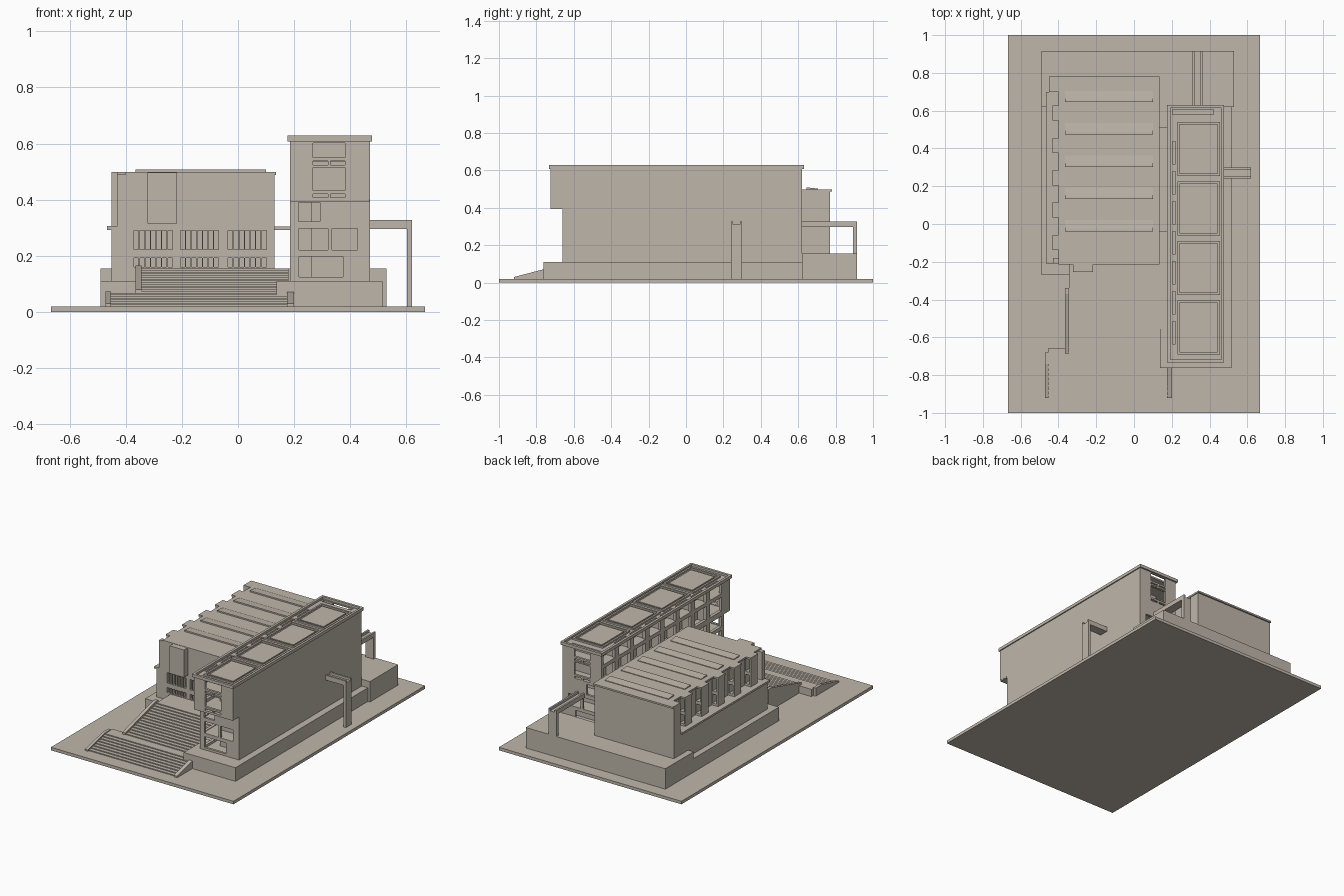
import bpy

stone = bpy.data.materials.new("warm_concrete")
stone.diffuse_color = (0.52, 0.47, 0.405, 1)


def make(name, verts, faces):
    me = bpy.data.meshes.new(name)
    me.from_pydata(verts, [], faces)
    me.materials.append(stone)
    ob = bpy.data.objects.new(name, me)
    bpy.context.collection.objects.link(ob)
    return ob


def prism(name, profile, x0, x1):
    """Extrude a counter-clockwise (y, z) profile along x."""
    n = len(profile)
    verts = [(x, y, z) for x in (x0, x1) for y, z in profile]
    faces = [tuple(range(n))[::-1], tuple(range(n, 2 * n))]
    faces += [(i, (i + 1) % n, (i + 1) % n + n, i + n) for i in range(n)]
    return make(name, verts, faces)


def box(name, x0, x1, y0, y1, z0, z1):
    return prism(name, [(y0, z0), (y1, z0), (y1, z1), (y0, z1)], x0, x1)


def panel(name, axis, d0, d1, u0, u1, v0, v1, holes):
    """Slab across one axis, with rectangular holes (u0, u1, v0, v1)."""
    us = sorted({u0, u1, *[h[0] for h in holes], *[h[1] for h in holes]})
    vs = sorted({v0, v1, *[h[2] for h in holes], *[h[3] for h in holes]})

    def solid(i, j):
        if not (0 <= i < len(us) - 1 and 0 <= j < len(vs) - 1):
            return False
        u, v = (us[i] + us[i + 1]) / 2, (vs[j] + vs[j + 1]) / 2
        return not any(a < u < b and c < v < d for a, b, c, d in holes)

    verts, index, faces = [], {}, []

    def vert(i, j, k):
        if (i, j, k) not in index:
            u, v, d = us[i], vs[j], (d0, d1)[k]
            index[i, j, k] = len(verts)
            verts.append({'x': (d, u, v), 'y': (u, d, v), 'z': (u, v, d)}[axis])
        return index[i, j, k]

    def quad(*corners):
        f = [vert(*c) for c in corners]
        faces.append(f[::-1] if axis == 'y' else f)

    for i in range(len(us) - 1):
        for j in range(len(vs) - 1):
            if not solid(i, j):
                continue
            a, b = i + 1, j + 1
            quad((i, j, 0), (i, b, 0), (a, b, 0), (a, j, 0))
            quad((i, j, 1), (a, j, 1), (a, b, 1), (i, b, 1))
            if not solid(i - 1, j):
                quad((i, j, 0), (i, j, 1), (i, b, 1), (i, b, 0))
            if not solid(i + 1, j):
                quad((a, j, 0), (a, b, 0), (a, b, 1), (a, j, 1))
            if not solid(i, j - 1):
                quad((i, j, 0), (a, j, 0), (a, j, 1), (i, j, 1))
            if not solid(i, j + 1):
                quad((i, b, 0), (i, b, 1), (a, b, 1), (a, b, 0))
    return make(name, verts, faces)


def stairs(name, x0, x1, y0, y1, z0, z1, n, back):
    """Solid flight rising toward +y, ending in a landing at y = back."""
    pts = [(back, 0.015), (back, z1)]
    for k in range(n, 0, -1):
        y = y0 + (y1 - y0) * (k - 1) / (n - 1)
        pts += [(y, z0 + (z1 - z0) * k / n), (y, z0 + (z1 - z0) * (k - 1) / n)]
    pts[-1] = (y0, 0.015)
    prism(name, pts, x0, x1)


# Ground slab and plinths
box("ground_slab", -0.667, 0.667, -1, 1, 0, 0.02)
box("rear_plinth", -0.49, 0.53, 0.62, 0.915, 0.015, 0.155)
box("left_plinth", -0.49, -0.345, -0.27, 0.62, 0.015, 0.11)
box("tower_plinth", 0.137, 0.515, -0.762, 0.62, 0.015, 0.11)
box("terrace", -0.345, 0.18, -0.36, 0.62, 0.015, 0.155)

# Entrance stairs and sloped side walls
stairs("lower_stairs", -0.455, 0.18, -0.91, -0.74, 0.02, 0.068, 8, -0.66)
stairs("upper_stairs", -0.345, 0.18, -0.68, -0.36, 0.068, 0.155, 14, -0.35)
for nm, x0, x1, back in (("left", -0.472, -0.453, -0.68), ("right", 0.175, 0.2, -0.755)):
    prism(f"lower_stair_wall_{nm}", [(-0.92, 0.015), (back, 0.015), (back, 0.073),
          (-0.74 if back > -0.74 else back, 0.073), (-0.92, 0.03)], x0, x1)
prism("upper_stair_wall", [(-0.685, 0.015), (-0.34, 0.015), (-0.34, 0.166),
      (-0.37, 0.166), (-0.685, 0.08)], -0.365, -0.344)

# Hall body with slit windows
box("hall_lower", -0.45, 0.13, -0.19, 0.77, 0.1, 0.3)
box("hall_upper", -0.385, 0.13, -0.19, 0.77, 0.3, 0.49)
slits = []
for x0 in (-0.37, -0.205, -0.035):
    for k in range(7):
        a = x0 + k * 0.02
        slits += [(a, a + 0.016, z0, z1) for z0, z1 in ((0.16, 0.192), (0.222, 0.29))]
panel("hall_front_wall", 'y', -0.21, -0.19, -0.45, 0.13, 0.1, 0.3, slits)
box("hall_front_upper_wall", -0.385, 0.13, -0.21, -0.19, 0.3, 0.49)
box("front_bay", -0.322, -0.218, -0.253, -0.21, 0.315, 0.497)
box("hall_ledge", -0.466, -0.385, -0.21, 0.7, 0.293, 0.306)

# Hall roof, skylights, side piers with roof tabs
box("hall_roof", -0.4, 0.135, -0.215, 0.78, 0.488, 0.499)
box("rear_corner_pier", -0.45, -0.385, 0.7, 0.77, 0.3, 0.49)
box("rear_corner_tab", -0.45, -0.4, 0.7, 0.78, 0.488, 0.499)
for k in range(5):
    y = 0.675 - k * 0.171
    prism("skylight", [(y - 0.03, 0.495), (y + 0.03, 0.495), (y + 0.03, 0.503),
          (y - 0.02, 0.508), (y - 0.03, 0.508)], -0.365, 0.1)
    p = y - 0.088
    panel("side_pier", 'y', p - 0.035, p + 0.035, -0.43, -0.385, 0.3, 0.49,
          [(-0.42, -0.39, 0.32, 0.38), (-0.42, -0.39, 0.4, 0.485)])
    box("pier_roof_tab", -0.432, -0.4, p - 0.04, p + 0.04, 0.488, 0.499)
box("front_corner_pier", -0.43, -0.385, -0.21, -0.18, 0.3, 0.49)

# Link between hall and tower
box("link_bridge", 0.125, 0.19, -0.04, 0.51, 0.293, 0.305)

# Tower walls
box("tower_right_wall", 0.45, 0.47, -0.66, 0.62, 0.1, 0.4)
box("tower_right_upper_wall", 0.45, 0.47, -0.725, 0.62, 0.4, 0.612)
low = [(0.215, 0.292, 0.322, 0.39), (0.217, 0.32, 0.22, 0.297),
       (0.335, 0.425, 0.22, 0.297), (0.217, 0.375, 0.125, 0.197)]
high = [(0.267, 0.382, 0.55, 0.607), (0.267, 0.32, 0.523, 0.538),
        (0.33, 0.382, 0.523, 0.538), (0.267, 0.382, 0.432, 0.515),
        (0.267, 0.32, 0.408, 0.42), (0.33, 0.382, 0.408, 0.42)]
panel("tower_front_lower_wall", 'y', -0.66, -0.645, 0.185, 0.47, 0.1, 0.4, low)
panel("tower_front_upper_wall", 'y', -0.725, -0.71, 0.185, 0.47, 0.4, 0.612, high)
panel("tower_back_wall", 'y', 0.605, 0.62, 0.185, 0.47, 0.1, 0.612, low + high)

# Tower left facade grid, bay partitions, floors and core
bays = 8
step = 1.27 / bays
rows_low = ((0.125, 0.197), (0.22, 0.297), (0.322, 0.39))
rows_high = ((0.425, 0.515), (0.54, 0.602))


def bay_holes(rows, start):
    return [(start + k * step + 0.02, start + (k + 1) * step - 0.02, a, b)
            for k in range(bays) for a, b in rows]


panel("facade_lower", 'x', 0.185, 0.205, -0.66, 0.62, 0.1, 0.4, bay_holes(rows_low, -0.655))
panel("facade_upper", 'x', 0.185, 0.205, -0.725, 0.62, 0.4, 0.612, bay_holes(rows_high, -0.655))
for k in range(1, bays):
    y = -0.655 + k * step
    box("bay_partition", 0.2, 0.262, y - 0.007, y + 0.007, 0.1, 0.6)
for z in (0.2, 0.3, 0.52):
    box("tower_floor", 0.2, 0.455, -0.65 if z < 0.4 else -0.715, 0.61, z + 0.003, z + 0.017)
box("overhang_floor", 0.186, 0.469, -0.724, 0.61, 0.393, 0.405)
box("tower_core", 0.26, 0.45, -0.56, 0.52, 0.1, 0.605)

# Tower roof with slots, rim and raised panels
slots = [(0.195, 0.22, -0.655 + k * step + 0.02, -0.655 + (k + 1) * step - 0.02)
         for k in range(bays - 1)]
slots.append((0.195, 0.42, 0.58, 0.612))
panel("tower_roof", 'z', 0.603, 0.614, 0.185, 0.47, -0.725, 0.62, slots)
panel("roof_rim", 'z', 0.608, 0.628, 0.176, 0.477, -0.733, 0.63,
      [(0.192, 0.462, -0.717, 0.614)])
for k in range(4):
    y = -0.69 + k * 0.315
    panel("roof_frame", 'z', 0.612, 0.624, 0.23, 0.455, y, y + 0.285,
          [(0.242, 0.443, y + 0.012, y + 0.273)])
    box("roof_panel", 0.256, 0.429, y + 0.026, y + 0.259, 0.612, 0.621)

# Right side channel beam on a post
box("side_beam", 0.465, 0.62, 0.24, 0.3, 0.295, 0.312)
box("side_post", 0.602, 0.62, 0.24, 0.3, 0.015, 0.3)
for y in (0.24, 0.288):
    box("side_beam_lip", 0.465, 0.62, y, y + 0.012, 0.305, 0.327)

# Rear channel beam on a post
box("rear_beam", 0.307, 0.365, 0.615, 0.915, 0.298, 0.312)
box("rear_post", 0.307, 0.365, 0.893, 0.915, 0.15, 0.302)
for x in (0.307, 0.353):
    box("rear_beam_lip", x, x + 0.012, 0.615, 0.915, 0.305, 0.327)
